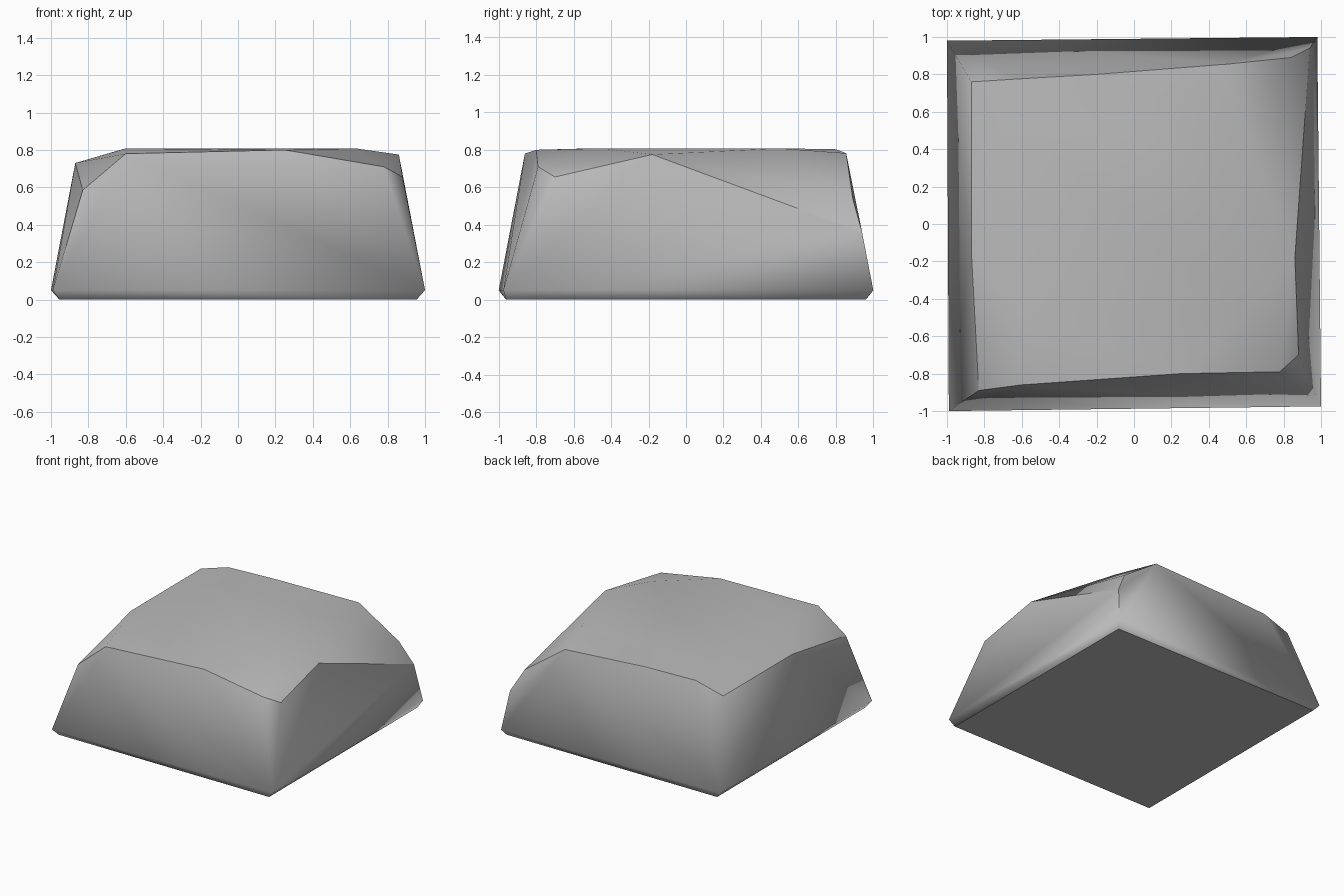
import bpy
import bmesh

cube = bpy.data.objects.get("Cube")
if cube:
    bpy.data.objects.remove(cube, do_unlink=True)

# Stone colour
stone = bpy.data.materials.new("stone_grey")
grey = (0.5, 0.5, 0.5, 1)
stone.diffuse_color = grey
stone.use_nodes = True
stone.node_tree.nodes["Principled BSDF"].inputs["Base Color"].default_value = grey

# Underside, and the slightly twisted rim just above it
base = [(sx * 0.955, sy * 0.96, 0) for sx in (-1, 1) for sy in (-1, 1)]
rim = [(-0.99, -1, 0.05), (1, -0.975, 0.05), (0.98, 1, 0.05), (-1, 0.98, 0.05)]

# Chipped edge around the top: front, right, back, left
crease = [
    (-0.83, -0.89, 0.585), (-0.6, -0.86, 0.78), (0.25, -0.8, 0.8), (0.78, -0.79, 0.71),
    (0.88, -0.7, 0.655), (0.86, -0.18, 0.775),
    (0.94, 0.94, 0.36), (0.84, 0.89, 0.54), (0.5, 0.855, 0.782), (-0.2, 0.8, 0.803),
    (-0.63, 0.775, 0.8), (-0.87, 0.76, 0.73), (-0.87, -0.14, 0.73),
]

# Nearly flat middle of the top
crown = [(0.6, 0.5, 0.808), (0.63, -0.45, 0.808), (-0.6, -0.5, 0.808), (-0.6, 0.5, 0.808)]

# Wrap the points in a faceted skin
bm = bmesh.new()
for p in base + rim + crease + crown:
    bm.verts.new(p)
bmesh.ops.convex_hull(bm, input=bm.verts[:])
bmesh.ops.delete(bm, geom=[v for v in bm.verts if not v.link_faces], context='VERTS')
bmesh.ops.recalc_face_normals(bm, faces=bm.faces[:])
bm.normal_update()


def zone(face):
    """Top, wall or underside."""
    return 1 if face.normal.z > 0.5 else -1 if face.normal.z < -0.95 else 0


def hard_corner(edge):
    """Upright edge at the front-left-hand or back-right-hand corner."""
    upright = all(v.co.x * v.co.y > 0.7 for v in edge.verts)
    return upright and edge.calc_face_angle() > 0.9 and min(v.co.z for v in edge.verts) > 0.01


# Smooth walls, with sharp breaks at the top edge, underside and two corners
for f in bm.faces:
    f.smooth = True
for e in bm.edges:
    a, b = e.link_faces
    long_side = max(abs(c) for c in (e.verts[0].co - e.verts[1].co).xy) > 1.5
    e.smooth = not (zone(a) != zone(b) or (hard_corner(e) and not long_side))

mesh = bpy.data.meshes.new("stone_block")
bm.to_mesh(mesh)
bm.free()
mesh.materials.append(stone)
block = bpy.data.objects.new("stone_block", mesh)
bpy.context.collection.objects.link(block)
